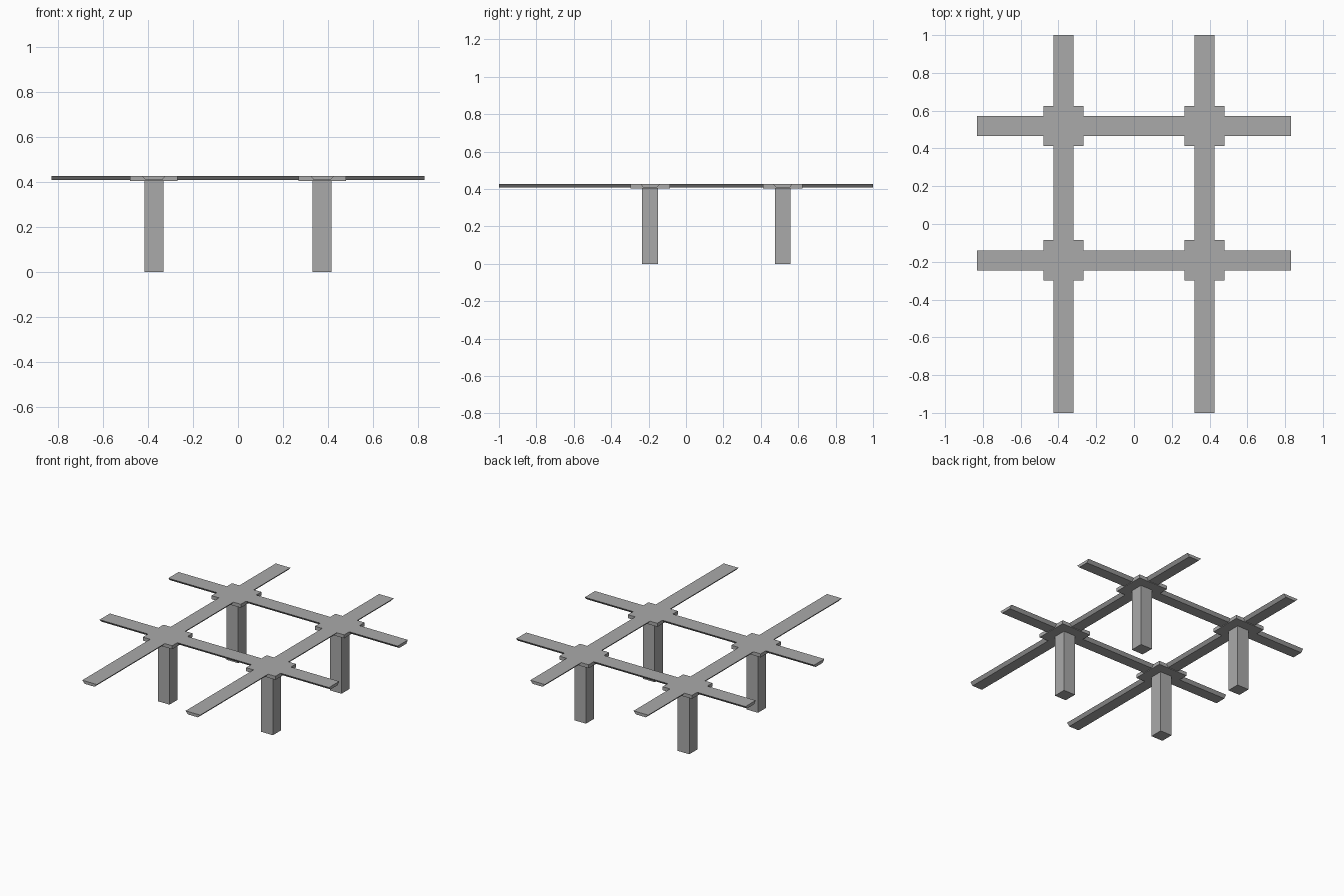
import bpy, bmesh

if "Cube" in bpy.data.objects:
    bpy.data.objects.remove(bpy.data.objects["Cube"])

grey = bpy.data.materials.new("mid grey")
grey.diffuse_color = (0.4, 0.4, 0.4, 1)
grey.use_nodes = True
grey.node_tree.nodes["Principled BSDF"].inputs["Base Color"].default_value = grey.diffuse_color

XS = (-0.374, 0.374)      # leg columns
YS = (-0.192, 0.518)      # leg rows
TOP, BEAM_LOW, PAD_LOW = 0.427, 0.408, 0.404


def block(name, center, lower, upper, z0, z1):
    """Straight or tapered block; lower/upper are (x, y) half sizes."""
    bm = bmesh.new()
    bmesh.ops.create_cube(bm, size=2)
    for v in bm.verts:
        half, z = (upper, z1) if v.co.z > 0 else (lower, z0)
        v.co = (center[0] + v.co.x * half[0], center[1] + v.co.y * half[1], z)
    mesh = bpy.data.meshes.new(name)
    bm.to_mesh(mesh)
    bm.free()
    mesh.materials.append(grey)
    obj = bpy.data.objects.new(name, mesh)
    bpy.context.collection.objects.link(obj)


# Legs with a square pad on top
for y, row in zip(YS, ("front", "back")):
    for x, side in zip(XS, ("left", "right")):
        block(f"{row}_{side}_leg", (x, y), (0.042, 0.042), (0.042, 0.042), 0, PAD_LOW)
        block(f"{row}_{side}_pad", (x, y), (0.106, 0.106), (0.106, 0.106), PAD_LOW, TOP)

# Long beams front to back, sides undercut
for x, side in zip(XS, ("left", "right")):
    block(f"{side}_long_beam", (x, 0), (0.036, 1.0), (0.053, 1.0), BEAM_LOW, TOP)

# Cross beams left to right, sides undercut
for y, row in zip(YS, ("front", "back")):
    block(f"{row}_cross_beam", (0, y), (0.83, 0.036), (0.83, 0.053), BEAM_LOW, TOP)
